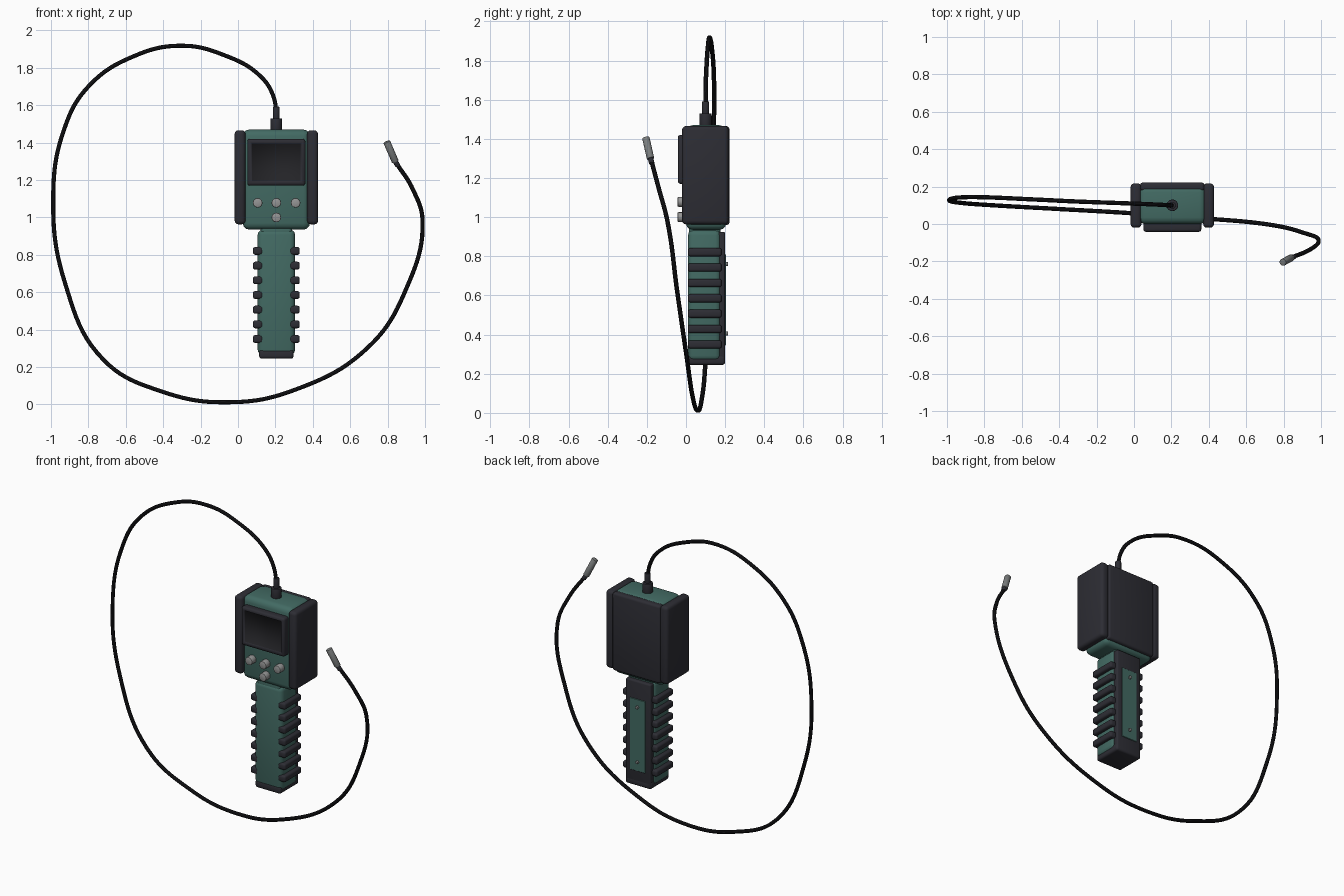
import bpy, bmesh
from math import radians
from mathutils import Vector

if "Cube" in bpy.data.objects:
    bpy.data.objects.remove(bpy.data.objects["Cube"], do_unlink=True)


def material(name, rgb, rough=0.6):
    m = bpy.data.materials.new(name)
    m.use_nodes = True
    m.diffuse_color = (*rgb, 1)
    node = m.node_tree.nodes["Principled BSDF"]
    node.inputs["Base Color"].default_value = (*rgb, 1)
    node.inputs["Roughness"].default_value = rough
    return m


GREEN = material("teal green plastic", (0.055, 0.145, 0.125))
DARK = material("charcoal rubber", (0.026, 0.026, 0.034))
GLASS = material("screen black", (0.017, 0.017, 0.02))
BLACK = material("cable black", (0.009, 0.009, 0.011))
GREY = material("button grey", (0.30, 0.30, 0.30))
STEEL = material("probe steel", (0.20, 0.21, 0.21))

CX = 0.205   # centre line of the instrument


def finish(obj, mat, bevel=0, segments=3):
    obj.data.materials.append(mat)
    bpy.ops.object.select_all(action="DESELECT")
    obj.select_set(True)
    bpy.context.view_layer.objects.active = obj
    if bevel:
        mod = obj.modifiers.new("rounded edges", "BEVEL")
        mod.width, mod.segments = bevel, segments
        mod.limit_method = "ANGLE"
        bpy.ops.object.modifier_apply(modifier=mod.name)
    bpy.ops.object.shade_smooth_by_angle(angle=radians(35))
    return obj


def box(name, x, y, z, mat, bevel=0.01, segments=3):
    """Rounded box from its (min, max) extents."""
    me = bpy.data.meshes.new(name)
    bm = bmesh.new()
    bmesh.ops.create_cube(bm, size=1)
    for v in bm.verts:
        v.co = [a + (b - a) * (c + 0.5) for (a, b), c in zip((x, y, z), v.co)]
    bm.to_mesh(me)
    bm.free()
    obj = bpy.data.objects.new(name, me)
    bpy.context.collection.objects.link(obj)
    return finish(obj, mat, bevel, segments)


def rod(name, start, end, radius, mat, bevel=0.0, sides=20):
    """Cylinder between two points."""
    a, b = Vector(start), Vector(end)
    bpy.ops.mesh.primitive_cylinder_add(vertices=sides, radius=radius,
                                        depth=(b - a).length, location=(a + b) / 2)
    obj = bpy.context.object
    obj.name = name
    obj.rotation_euler = (b - a).to_track_quat("Z", "Y").to_euler()
    return finish(obj, mat, bevel, 2)


def span(half):
    return (CX - half, CX + half)


# Head housing with its rubber guards
box("head_housing", span(0.18), (0.0, 0.205), (0.935, 1.47), GREEN, 0.035, 3)
box("head_back_cover", span(0.172), (0.175, 0.222), (0.96, 1.465), DARK, 0.015)
for side, s in (("right", -1), ("left", 1)):
    xs = sorted((CX + s * 0.165, CX + s * 0.223))
    box(f"{side}_head_guard", xs, (-0.02, 0.217), (0.963, 1.466), DARK, 0.02)

# Screen: bezel with a recessed glass face
bezel = box("screen_bezel", span(0.155), (-0.042, 0.02), (1.17, 1.42), DARK, 0.014)
bezel.data.materials.append(GLASS)
bm = bmesh.new()
bm.from_mesh(bezel.data)
face = max((f for f in bm.faces if f.normal.y < -0.99), key=lambda f: f.calc_area())
bmesh.ops.inset_region(bm, faces=[face], thickness=0.01)
bmesh.ops.inset_region(bm, faces=[face], thickness=0.005, depth=-0.008)
face.material_index = 1
bm.to_mesh(bezel.data)
bm.free()

# Keypad
for i, (dx, z) in enumerate(((-0.1, 1.078), (0, 1.078), (0.103, 1.078), (0, 1.0))):
    rod(f"button_{i + 1}", (CX + dx, 0.01, z), (CX + dx, -0.043, z), 0.026, GREY, 0.005, 12)

# Handle, neck and base cap
box("neck", span(0.085), (0.015, 0.175), (0.88, 0.97), GREEN, 0.02)
box("handle", span(0.1), (0.01, 0.178), (0.265, 0.935), GREEN, 0.028, 3)
box("handle_base_cap", span(0.092), (0.01, 0.2), (0.245, 0.295), DARK, 0.014)

# Back plate with battery door and screws
box("handle_back_plate", span(0.09), (0.16, 0.2), (0.25, 0.925), DARK, 0.01)
box("battery_door", span(0.055), (0.197, 0.204), (0.345, 0.81), GREEN, 0.002, 1)
for name, z in (("lower", 0.405), ("upper", 0.76)):
    rod(f"{name}_door_screw", (CX, 0.19, z), (CX, 0.215, z), 0.01, STEEL, 0.002, 12)

# Grip ribs on both sides of the handle
for side, s in (("right", -1), ("left", 1)):
    for i in range(7):
        z = 0.35 + i * 0.0785
        xs = sorted((CX + s * 0.07, CX + s * 0.125))
        box(f"{side}_grip_rib_{i + 1}", xs, (0.01, 0.182), (z - 0.021, z + 0.021), DARK, 0.012)

# Cable gland on top of the head
rod("cable_gland", (CX, 0.1, 1.455), (CX, 0.1, 1.53), 0.031, DARK, 0.004)
rod("cable_strain_relief", (CX, 0.1, 1.52), (CX, 0.1, 1.592), 0.018, DARK, 0.003)

# Long looping cable
path = [(0.205, 0.10, 1.53), (0.19, 0.10, 1.645), (0.12, 0.104, 1.755),
        (-0.08, 0.112, 1.87), (-0.3, 0.12, 1.918), (-0.55, 0.132, 1.865),
        (-0.8, 0.143, 1.70), (-0.93, 0.142, 1.47), (-0.988, 0.128, 1.1),
        (-0.925, 0.113, 0.65), (-0.72, 0.098, 0.24), (-0.4, 0.08, 0.067),
        (-0.05, 0.06, 0.012), (0.3, 0.035, 0.077), (0.7, 0.0, 0.31),
        (0.9, -0.045, 0.62), (0.987, -0.095, 0.98), (0.935, -0.14, 1.15),
        (0.84, -0.18, 1.30)]
curve = bpy.data.curves.new("cable", "CURVE")
curve.dimensions = "3D"
curve.bevel_depth, curve.bevel_resolution = 0.0115, 3
curve.resolution_u, curve.use_fill_caps = 10, True
spline = curve.splines.new("BEZIER")
spline.bezier_points.add(len(path) - 1)
for point, co in zip(spline.bezier_points, path):
    point.co = co
    point.handle_left_type = point.handle_right_type = "AUTO"
cable = bpy.data.objects.new("cable", curve)
bpy.context.collection.objects.link(cable)
bpy.ops.object.select_all(action="DESELECT")
cable.select_set(True)
bpy.context.view_layer.objects.active = cable
bpy.ops.object.convert(target="MESH")
finish(bpy.context.object, BLACK)

# Camera probe at the free end
rod("probe_collar", (0.855, -0.175, 1.275), (0.835, -0.184, 1.31), 0.014, DARK, 0.002)
rod("probe_tip", (0.841, -0.181, 1.298), (0.795, -0.205, 1.405), 0.019, STEEL, 0.003)
